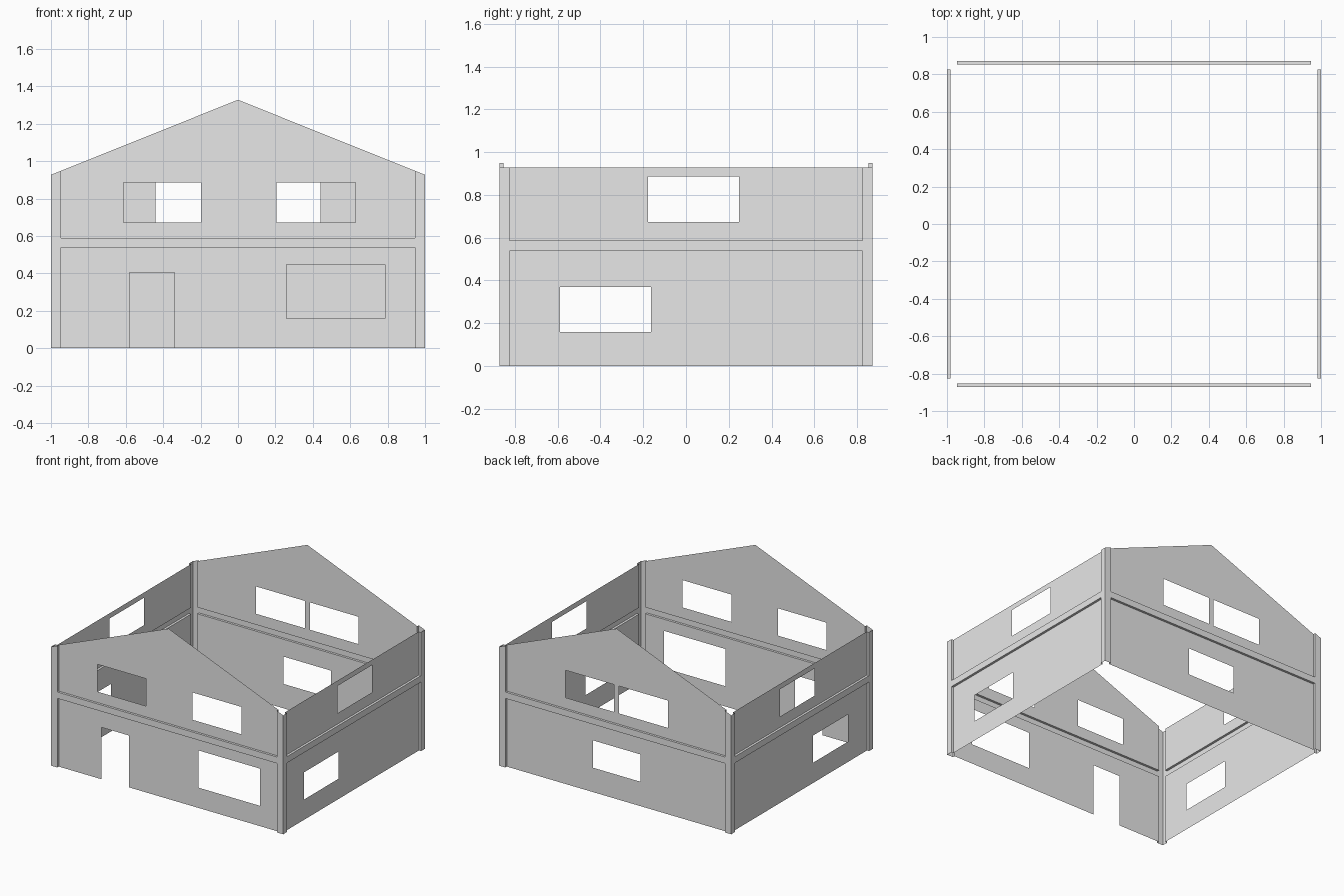
import bpy
import bmesh
from math import pi
from mathutils import Matrix

cube = bpy.data.objects.get("Cube")
if cube:
    bpy.data.objects.remove(cube)

EAVE, RIDGE = 0.927, 1.328
BAND_LOW, BAND_TOP = 0.538, 0.588
RECESS = 0.018

plaster = bpy.data.materials.new("light grey")
plaster.use_nodes = True
plaster.diffuse_color = (0.8, 0.8, 0.8, 1)
plaster.node_tree.nodes["Principled BSDF"].inputs["Base Color"].default_value = (0.8, 0.8, 0.8, 1)


def gable_top(u):
    return RIDGE - (RIDGE - EAVE) * abs(u)


def flat_top(u):
    return EAVE


def sheet(bm, u0, u1, z0, z1, y, holes=()):
    """Upright sheet with rectangular openings; z1 is a height or a function of u."""
    top = z1 if callable(z1) else (lambda u: z1)
    inside = [h for h in holes if h[0] >= u0 and h[1] <= u1 and h[2] >= z0 and h[3] <= top(u0)]
    us = sorted({u0, u1} | {u for h in inside for u in h[:2]} | ({0.0} if u0 < 0 < u1 else set()))
    zs = sorted({z0} | {z for h in inside for z in h[2:]})
    for a, b in zip(us, us[1:]):
        for i, low in enumerate(zs):
            last = i == len(zs) - 1
            za, zb = (top(a), top(b)) if last else (zs[i + 1], zs[i + 1])
            mu, mz = (a + b) / 2, (low + za) / 2
            if any(h[0] < mu < h[1] and h[2] < mz < h[3] for h in inside):
                continue
            corners = [(a, y, low), (b, y, low), (b, y, zb), (a, y, za)]
            bm.faces.new([bm.verts.new(c) for c in corners])


def wall(name, half, panel, distance, turn, top, holes):
    """Corner posts and floor band with two recessed panels between them."""
    bm = bmesh.new()
    out, back = -distance, -distance + RECESS
    # posts and band
    sheet(bm, -half, -panel, 0, top, out)
    sheet(bm, panel, half, 0, top, out)
    sheet(bm, -panel, panel, BAND_LOW, BAND_TOP, out)
    # recessed panels
    sheet(bm, -panel, panel, 0, BAND_LOW, back, holes)
    sheet(bm, -panel, panel, BAND_TOP, top, back, holes)
    # returns between the frame and the panels
    for low, high in ((0, BAND_LOW), (BAND_TOP, top(panel))):
        for u, first, second in ((-panel, out, back), (panel, back, out)):
            bm.faces.new([bm.verts.new(c) for c in (
                (u, first, low), (u, second, low), (u, second, high), (u, first, high))])
    for z, first, second in ((BAND_LOW, back, out), (BAND_TOP, out, back)):
        bm.faces.new([bm.verts.new(c) for c in (
            (-panel, first, z), (panel, first, z), (panel, second, z), (-panel, second, z))])
    bmesh.ops.remove_doubles(bm, verts=bm.verts, dist=0.0005)
    bm.transform(Matrix.Rotation(turn, 4, "Z"))
    mesh = bpy.data.meshes.new(name)
    bm.to_mesh(mesh)
    bm.free()
    mesh.materials.append(plaster)
    bpy.context.collection.objects.link(bpy.data.objects.new(name, mesh))


# openings as left, right, bottom, top
UP = (0.673, 0.886)
front_holes = [(-0.58, -0.34, 0, 0.404), (0.258, 0.787, 0.158, 0.448),
               (-0.613, -0.197, *UP), (0.205, 0.627, *UP)]
back_holes = [(-0.205, 0.205, 0.19, 0.403), (-0.441, -0.022, *UP), (0.022, 0.441, *UP)]
right_holes = [(-0.59, -0.164, 0.158, 0.37), (-0.178, 0.248, *UP)]
left_holes = [(-b, -a, low, high) for a, b, low, high in right_holes]

wall("front_wall", 1, 0.947, 0.872, 0, gable_top, front_holes)
wall("back_wall", 1, 0.947, 0.872, pi, gable_top, back_holes)
wall("left_wall", 0.872, 0.825, 1, pi / 2, flat_top, right_holes)
wall("right_wall", 0.872, 0.825, 1, -pi / 2, flat_top, left_holes)
